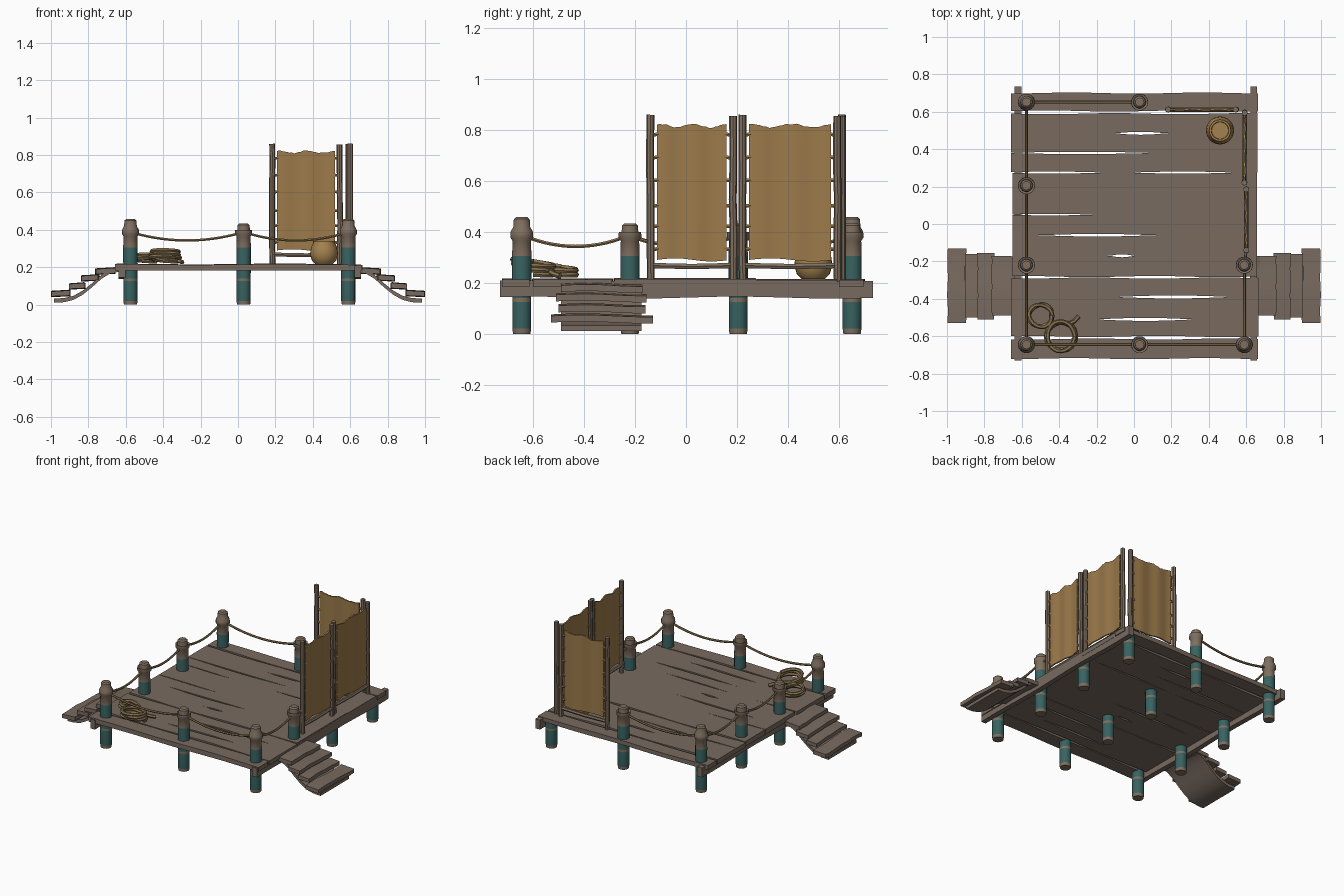
import bpy
import bmesh
import random
from math import sin, cos, pi, radians
from mathutils import Vector, Matrix

random.seed(4)
if "Cube" in bpy.data.objects:
    bpy.data.objects.remove(bpy.data.objects["Cube"], do_unlink=True)


def material(name, rgb):
    m = bpy.data.materials.new(name)
    m.use_nodes = True
    m.diffuse_color = (*rgb, 1)
    m.node_tree.nodes["Principled BSDF"].inputs["Base Color"].default_value = (*rgb, 1)
    return m


PLANK = material("weathered_plank", (0.19, 0.145, 0.115))
LOG = material("post_wood", (0.215, 0.16, 0.115))
TEAL = material("teal_paint", (0.04, 0.125, 0.12))
CLOTH = material("tan_cloth", (0.33, 0.195, 0.07))
ROPE = material("rope", (0.25, 0.175, 0.085))
CLAY = material("pot_clay", (0.37, 0.225, 0.08))
made = []


def loft(name, sections, *mats, rule=None):
    """Skin a row of matching closed sections and cap both ends."""
    bm = bmesh.new()
    rings = [[bm.verts.new(p) for p in s] for s in sections]
    n = len(rings[0])
    for a, b in zip(rings, rings[1:]):
        for i in range(n):
            j = (i + 1) % n
            bm.faces.new((a[i], a[j], b[j], b[i]))
    bm.faces.new(rings[0])
    bm.faces.new(rings[-1])
    bmesh.ops.recalc_face_normals(bm, faces=bm.faces)
    if rule:
        for f in bm.faces:
            f.material_index = rule(f.calc_center_median())
    mesh = bpy.data.meshes.new(name)
    bm.to_mesh(mesh)
    bm.free()
    for m in mats:
        mesh.materials.append(m)
    ob = bpy.data.objects.new(name, mesh)
    bpy.context.collection.objects.link(ob)
    made.append(ob)
    return ob


def lathe(name, x, y, profile, *mats, rule=None, n=14):
    rings = [[(x + r * cos(2 * pi * i / n), y + r * sin(2 * pi * i / n), z)
              for i in range(n)] for r, z in profile]
    return loft(name, rings, *mats, rule=rule)


def tube(name, path, radius, mat, n=6):
    pts = [Vector(p) for p in path]
    rings = []
    for k, p in enumerate(pts):
        d = (pts[min(k + 1, len(pts) - 1)] - pts[max(k - 1, 0)]).normalized()
        u = d.orthogonal() if abs(d.z) > 0.9 else d.cross(Vector((0, 0, 1)))
        u.normalize()
        v = d.cross(u)
        rings.append([p + radius * (cos(2 * pi * i / n) * u + sin(2 * pi * i / n) * v)
                      for i in range(n)])
    return loft(name, rings, mat)


def rect_yz(x, y0, y1, z0, z1):
    return [(x, y0, z0), (x, y1, z0), (x, y1, z1), (x, y0, z1)]


# Deck planks: each seam is (y, slit start, slit end, half width, full gap)
seams = [(-0.72, 0, 0, 0, True), (-0.608, 0, 0, 0.007, True),
         (-0.51, -0.2, 0.32, 0.008, False), (-0.39, -0.1, 0.52, 0.008, False),
         (-0.285, 0, 0, 0.004, True), (-0.17, -0.13, 0.0, 0.008, False),
         (-0.06, -0.5, 0.11, 0.007, False), (0.05, -0.7, -0.2, 0.004, False),
         (0.275, 0, 0, 0.003, True), (0.38, -0.7, 0.12, 0.006, False),
         (0.485, -0.1, 0.17, 0.008, False), (0.597, 0, 0, 0.007, True),
         (0.70, 0, 0, 0, True)]


def half_gap(seam, x):
    y, a, b, w, full = seam
    if full:
        return w + 0.003 * sin(9 * x + 20 * y)
    return w * sin(pi * (x - a) / (b - a)) if a < x < b else 0


left, right, top = -0.66, 0.665, 0.215
for lo, hi in zip(seams, seams[1:]):
    if lo[4]:
        left, right = -0.66 + random.uniform(0, 0.01), 0.665 - random.uniform(0, 0.01)
        top = random.uniform(0.212, 0.219)
    rows = []
    for k in range(41):
        x = left + (right - left) * k / 40
        rows.append(rect_yz(x, lo[0] + half_gap(lo, x), hi[0] - half_gap(hi, x),
                            0.183, top + 0.002 * sin(7 * x)))
    loft("deck_plank", rows, PLANK)

# Side beams under the deck ends
for x in (-0.62, 0.64):
    rows = []
    for k in range(13):
        y = -0.73 + 1.465 * k / 12
        z = 0.004 * sin(8 * y)
        rows.append([(x - 0.018, y, 0.142 + z), (x + 0.018, y, 0.142 + z),
                     (x + 0.018, y, 0.208 + z / 2), (x - 0.018, y, 0.208 + z / 2)])
    loft("side_beam", rows, PLANK)


# Piles in a grid; most rise above the deck as railing posts
def paint(c):
    return 1 if 0.02 < c.z < 0.125 or 0.14 < c.z < 0.31 else 0


base = [(0.035, 0), (0.038, 0.02), (0.038, 0.125), (0.038, 0.14)]
upper = [(0.039, 0.305), (0.037, 0.365), (0.046, 0.378), (0.045, 0.4),
         (0.034, 0.42), (0.032, 0.45), (0.023, 0.458)]
xs, ys = (-0.575, 0.03, 0.59), (-0.645, -0.22, 0.205, 0.652)
for i, x in enumerate(xs):
    for j, y in enumerate(ys):
        if (i == 1 and j in (1, 2)) or (i == 2 and j > 1):
            lathe("under_pile", x, y, base + [(0.038, 0.19)], LOG, TEAL, rule=paint)
        else:
            drop = 0 if i != 1 and j in (0, 3) else 0.025
            cap = [(r, z - drop if z > 0.41 else z) for r, z in upper]
            lathe("rail_post", x, y, base + cap, LOG, TEAL, rule=paint)


# Sagging railing ropes
def sag_rope(a, b, sag=0.045, za=0.388, zb=0.388):
    path = []
    for k in range(15):
        t = k / 14
        path.append((a[0] + (b[0] - a[0]) * t, a[1] + (b[1] - a[1]) * t,
                     za + (zb - za) * t - 4 * sag * t * (1 - t)))
    tube("railing_rope", path, 0.0075, ROPE)


for a, b in zip(ys, ys[1:]):
    sag_rope((xs[0], a), (xs[0], b))
for a, b in zip(xs, xs[1:]):
    sag_rope((a, ys[0]), (b, ys[0]))
sag_rope((xs[0], ys[3]), (xs[1], ys[3]))
sag_rope((xs[2], ys[0]), (xs[2], ys[1]))
sag_rope((xs[2], ys[1]), (0.6, -0.14), 0.004, zb=0.36)


# Privacy screens: two poles, a cross bar and a hung cloth
def screen(a, b):
    a, b = Vector((*a, 0)), Vector((*b, 0))
    d = (b - a).normalized()
    side = d.cross(Vector((0, 0, 1))) * 0.005
    up = Vector((0, 0, 1))
    for p, h in ((a, 0.86), (b, 0.855)):
        path = [p + up * (0.2 + (h - 0.2) * k / 6) + d * random.uniform(-0.002, 0.002)
                for k in range(7)]
        tube("screen_pole", path, 0.0155, LOG, 8)
    tube("screen_bar", [a + up * 0.268, (a + b) / 2 + up * 0.264, b + up * 0.268],
         0.012, LOG)
    c0, c1 = a + d * 0.026, b - d * 0.026
    rows = []
    for k in range(25):
        t = k / 24
        p = c0.lerp(c1, t)
        p = p + side * 0.6 * sin(14 * t)
        hi = 0.817 + 0.007 * sin(13 * t + 1) + random.uniform(-0.003, 0.003)
        lo = 0.29 + 0.006 * sin(6 * t)
        rows.append([p - side + up * lo, p + side + up * lo,
                     p + side + up * hi, p - side + up * hi])
    loft("screen_cloth", rows, CLOTH)
    for z in (0.33, 0.42, 0.5, 0.6, 0.69, 0.78):
        for p, s in ((a, 1), (b, -1)):
            tube("cloth_tie", [p + up * z, p + d * s * 0.034 + up * (z + 0.004)],
                 0.008, CLOTH)


screen((0.6, -0.14), (0.6, 0.185))
screen((0.59, 0.222), (0.592, 0.595))
screen((0.183, 0.612), (0.545, 0.612))

# Clay pot with an open, sunken mouth
lathe("pot", 0.46, 0.5,
      [(0.045, 0.215), (0.065, 0.235), (0.075, 0.27), (0.07, 0.305), (0.058, 0.33),
       (0.058, 0.34), (0.047, 0.34), (0.045, 0.315)], CLAY, n=24)


# Coiled ropes on the deck
def coil(x, y, radius, turns, tilt):
    path = []
    for k in range(turns * 24 + 1):
        t = 2 * pi * k / 24
        r = radius * (1 + 0.06 * sin(2.3 * t))
        path.append((x + r * cos(t), y + r * sin(t),
                     0.228 + 0.0026 * t + tilt * (1 + cos(t + 2))))
    tube("rope_coil", path, 0.0115, ROPE)


coil(-0.5, -0.49, 0.06, 2, 0.006)
coil(-0.39, -0.6, 0.076, 3, 0.01)
tube("rope_tail", [(-0.4, -0.525, 0.235), (-0.35, -0.535, 0.245), (-0.32, -0.52, 0.235),
                   (-0.295, -0.495, 0.226)], 0.0115, ROPE)

# Mirrored stairs: curved ramp board with four treads
ramp = [(0.62, 0.19), (0.68, 0.18), (0.73, 0.15), (0.78, 0.105), (0.83, 0.065),
        (0.88, 0.037), (0.93, 0.025), (0.985, 0.022)]
treads = [(0.66, 0.765, 0.18, -0.49, -0.17), (0.745, 0.84, 0.143, -0.51, -0.155),
          (0.82, 0.905, 0.1, -0.5, -0.16), (0.9, 1.0, 0.06, -0.53, -0.13)]
for s in (-1, 1):
    loft("stair_ramp", [rect_yz(s * x, -0.49, -0.175, z - 0.012, z + 0.01)
                        for x, z in ramp], PLANK)
    for x0, x1, z, y0, y1 in treads:
        rows = []
        for k in range(9):
            t = k / 8
            y = y0 + (y1 - y0) * t
            w = 0.005 * sin(7 * t + z * 60)
            b = z + 0.004 * sin(5 * t)
            rows.append([(s * (x0 + w), y, b - 0.012), (s * (x1 - abs(w)), y, b - 0.016),
                         (s * (x1 - abs(w)), y, b + 0.01), (s * (x0 + w), y, b + 0.016)])
        loft("stair_tread", rows, PLANK)

# Smooth rounded parts while keeping hard edges
bpy.ops.object.select_all(action="DESELECT")
for ob in made:
    ob.select_set(True)
bpy.context.view_layer.objects.active = made[0]
bpy.ops.object.shade_smooth_by_angle(angle=radians(40))
